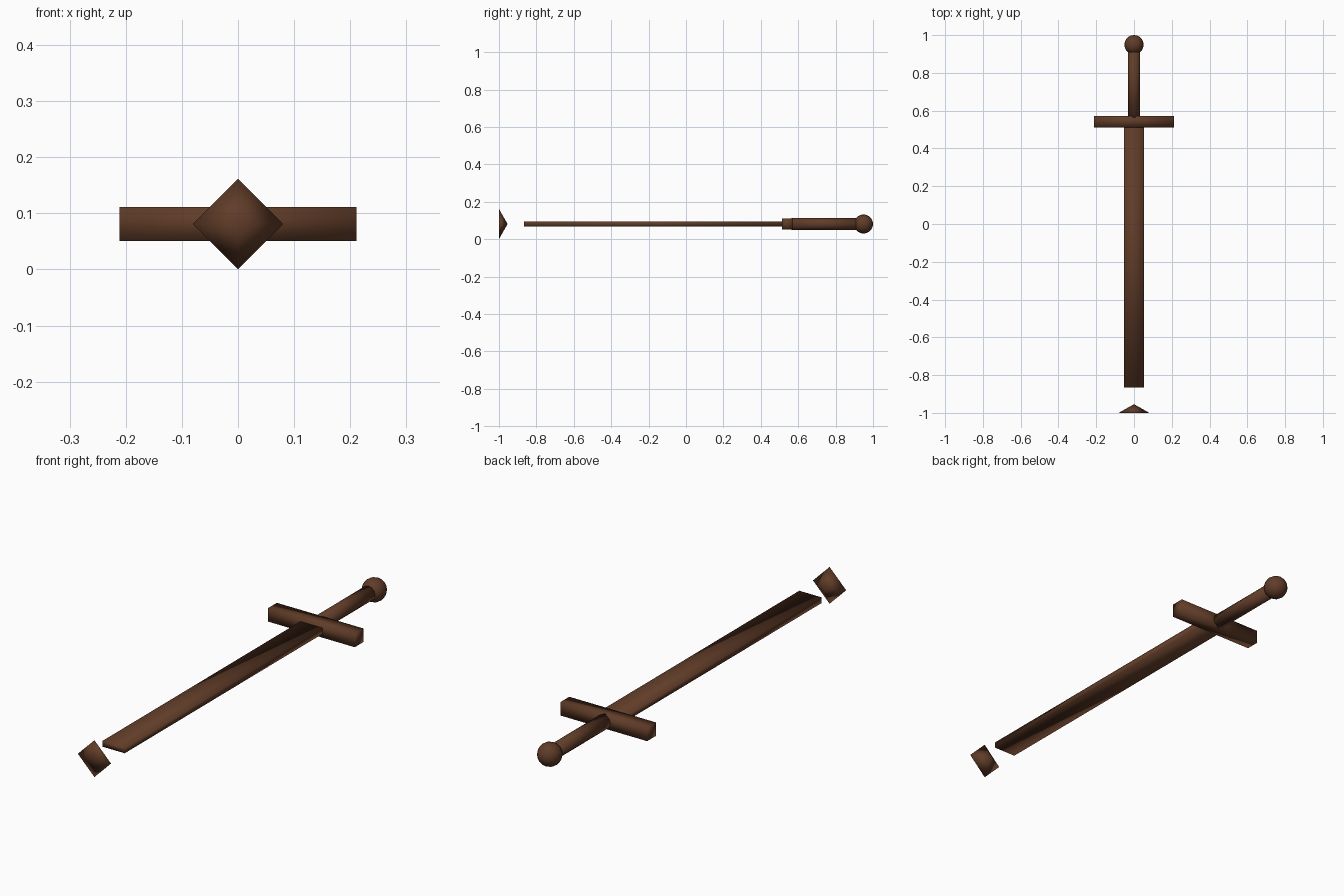
import bpy, math

if "Cube" in bpy.data.objects:
    bpy.data.objects.remove(bpy.data.objects["Cube"])

Z = 0.081  # height of the sword's centre line

wood = bpy.data.materials.new("dark_brown")
wood.diffuse_color = (0.117, 0.045, 0.021, 1)
wood.use_nodes = True
wood.node_tree.nodes["Principled BSDF"].inputs["Base Color"].default_value = wood.diffuse_color


def finish(name):
    """Name, colour and softly shade the part just added."""
    ob = bpy.context.object
    ob.name = ob.data.name = name
    ob.data.materials.append(wood)
    bpy.ops.object.transform_apply(location=False, rotation=True, scale=True)
    bpy.ops.object.shade_smooth()
    return ob


def box(name, size, y):
    bpy.ops.mesh.primitive_cube_add(size=1, location=(0, y, Z))
    bpy.context.object.scale = size
    return finish(name)


LIE = (-math.pi / 2, 0, 0)  # turns +z of a primitive to +y

# blade and cross guard
box("blade", (0.108, 1.378, 0.026), -0.177)
box("cross_guard", (0.422, 0.06, 0.06), 0.542)

# round grip, running from inside the guard into the pommel
bpy.ops.mesh.primitive_cylinder_add(vertices=12, radius=0.032, depth=0.37,
                                    location=(0, 0.75, Z), rotation=LIE)
finish("grip")

# ball pommel
bpy.ops.mesh.primitive_uv_sphere_add(segments=16, ring_count=10, radius=0.051,
                                     location=(0, 0.949, Z), rotation=LIE)
finish("pommel")

# detached four-sided tip: flat base outward, point towards the blade
bpy.ops.mesh.primitive_cone_add(vertices=4, radius1=0.081, radius2=0, depth=0.046,
                                end_fill_type='TRIFAN',
                                location=(0, -0.977, Z), rotation=LIE)
finish("tip")
